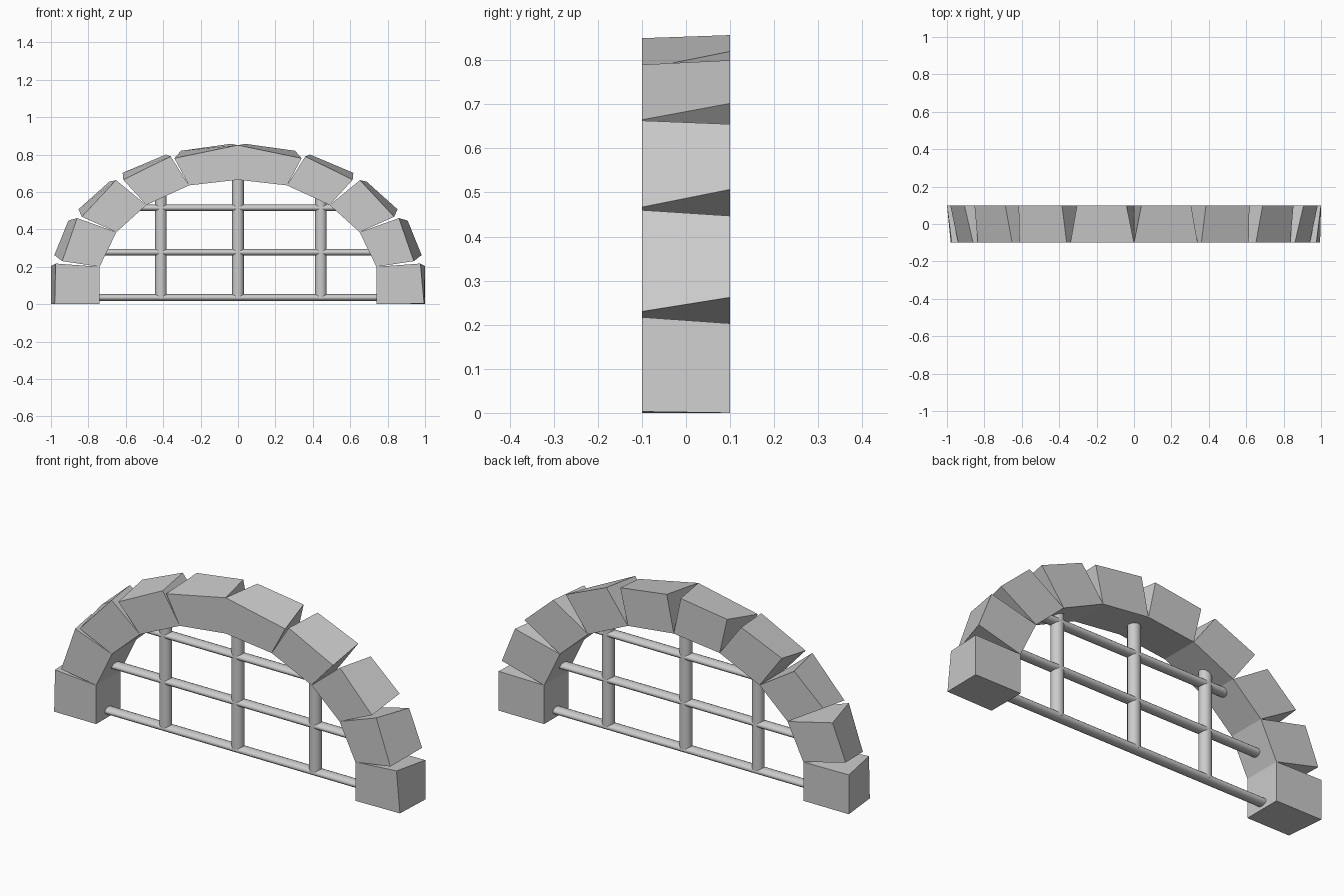
import bpy
import math

if "Cube" in bpy.data.objects:
    bpy.data.objects.remove(bpy.data.objects["Cube"])

D = 0.1  # half depth of the arch

# inner arch joints (x, z), from the ground to the crown
inner = [(0.74, 0), (0.74, 0.2), (0.65, 0.385), (0.49, 0.53), (0.262, 0.635), (0, 0.665)]

# outer corners of each stone: front low, front high, back low, back high
outer = [
    [(0.98, 0), (0.975, 0.217), (1.0, 0), (1.0, 0.203)],
    [(0.94, 0.23), (0.86, 0.46), (0.982, 0.262), (0.907, 0.447)],
    [(0.835, 0.467), (0.652, 0.663), (0.853, 0.507), (0.688, 0.655)],
    [(0.613, 0.665), (0.36, 0.79), (0.617, 0.702), (0.385, 0.80)],
    [(0.34, 0.78), (0, 0.85), (0.305, 0.82), (0.04, 0.857)],
]


def stone(name, i, side):
    (a, b), (fl, fh, bl, bh) = inner[i:i + 2], outer[i]
    if side > 0 and i == 0:
        fl = (0.995, 0.003)
    verts = [(side * x, -D, z) for x, z in (a, fl, fh, b)]
    verts += [(side * x, D, z) for x, z in (a, bl, bh, b)]
    faces = [(0, 1, 2, 3), (7, 6, 5, 4), (0, 4, 5, 1),
             (1, 5, 6, 2), (2, 6, 7, 3), (3, 7, 4, 0)]
    if side < 0:
        faces = [f[::-1] for f in faces]
    me = bpy.data.meshes.new(name)
    me.from_pydata(verts, [], faces)
    me.update()
    bpy.context.collection.objects.link(bpy.data.objects.new(name, me))


def bar(name, loc, length, rot, scale):
    bpy.ops.mesh.primitive_cylinder_add(vertices=16, radius=1, depth=length,
                                        location=loc, rotation=rot)
    ob = bpy.context.object
    ob.name = name
    ob.scale = (*scale, 1)
    bpy.ops.object.transform_apply(location=False, rotation=True, scale=True)
    bpy.ops.object.shade_smooth_by_angle(angle=math.radians(40))


# arch stones on both sides
for side, label in ((-1, "left"), (1, "right")):
    for i in range(5):
        stone(f"arch_stone_{label}_{i + 1}", i, side)

# horizontal bars, flattened, ending just inside the stones
for i, (z, half) in enumerate([(0.035, 0.76), (0.277, 0.73), (0.515, 0.53)]):
    bar(f"horizontal_bar_{i + 1}", (0, 0, z), 2 * half, (0, math.pi / 2, 0), (0.018, 0.029))

# vertical bars
for i, (x, top) in enumerate([(-0.412, 0.585), (0, 0.68), (0.443, 0.575)]):
    z0 = 0.03
    bar(f"vertical_bar_{i + 1}", (x, 0, (z0 + top) / 2), top - z0, (0, 0, 0), (0.031, 0.029))
